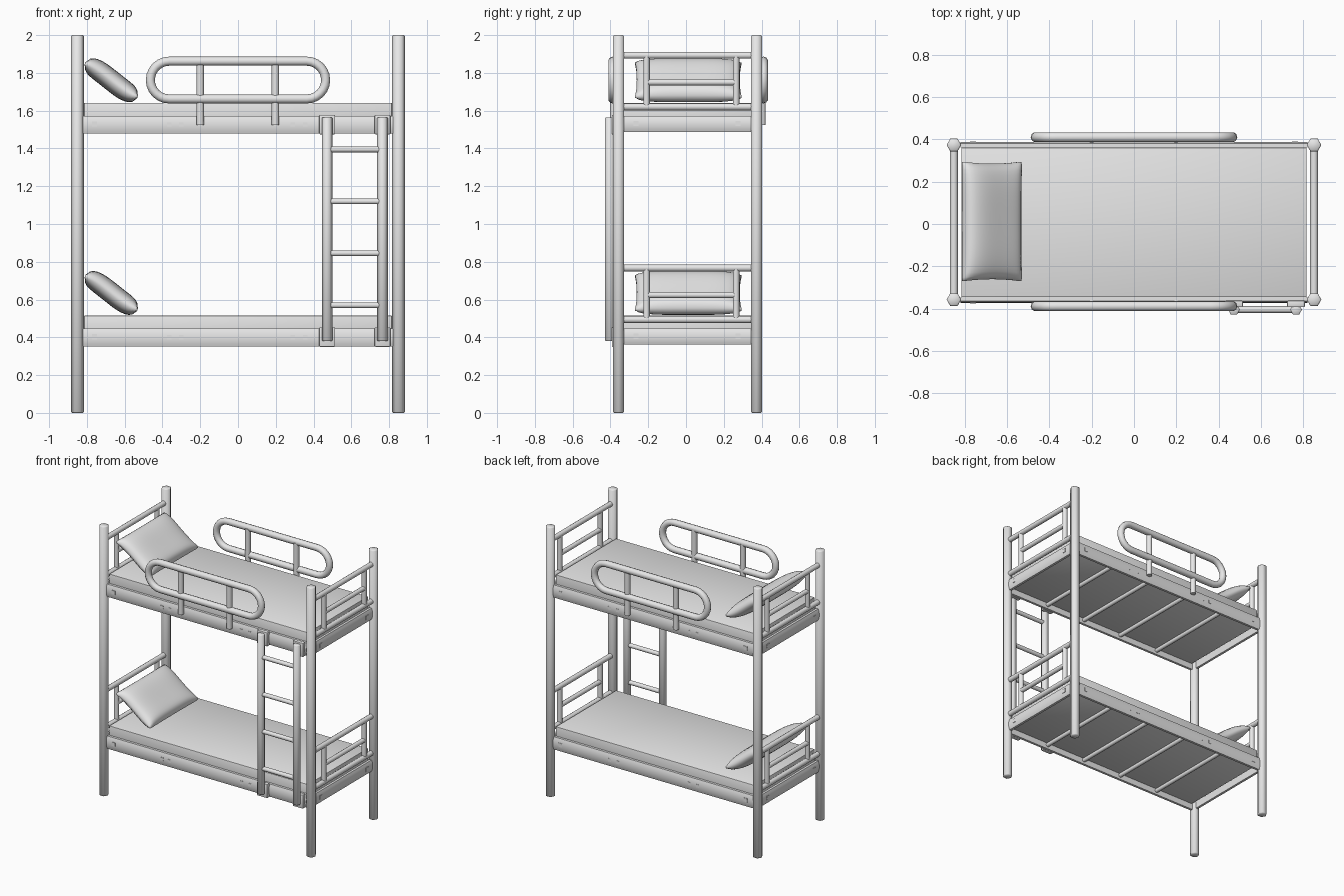
import bpy, bmesh, math
from mathutils import Vector, Matrix

if "Cube" in bpy.data.objects:
    bpy.data.objects.remove(bpy.data.objects["Cube"])

grey = bpy.data.materials.new("painted grey")
grey.diffuse_color = (0.8, 0.8, 0.8, 1)
grey.use_nodes = True
grey.node_tree.nodes["Principled BSDF"].inputs["Base Color"].default_value = grey.diffuse_color


def finish(name, bm, angle=65):
    """Turn a bmesh into a smooth shaded object."""
    bmesh.ops.recalc_face_normals(bm, faces=bm.faces)
    me = bpy.data.meshes.new(name)
    bm.to_mesh(me)
    bm.free()
    ob = bpy.data.objects.new(name, me)
    bpy.context.collection.objects.link(ob)
    me.materials.append(grey)
    bpy.ops.object.select_all(action='DESELECT')
    ob.select_set(True)
    bpy.context.view_layer.objects.active = ob
    bpy.ops.object.shade_smooth_by_angle(angle=math.radians(angle))
    return ob


def tube(name, a, b, r, sides=10, chamfer=0):
    """Capped tube from a to b."""
    a, b = Vector(a), Vector(b)
    d = b - a
    bm = bmesh.new()
    bmesh.ops.create_cone(bm, cap_ends=True, segments=sides, radius1=r, radius2=r, depth=d.length)
    if chamfer:
        rim = [e for e in bm.edges if abs(e.verts[0].co.z - e.verts[1].co.z) < 1e-5]
        bmesh.ops.bevel(bm, geom=rim, offset=chamfer, segments=1, affect='EDGES')
    bm.transform(Matrix.Rotation(math.pi / 2, 4, 'Z'))
    bm.transform(Matrix.Translation((a + b) / 2) @ d.to_track_quat('Z', 'Y').to_matrix().to_4x4())
    return finish(name, bm)


def box(name, x, y, z, bevel=0.0, segs=2):
    """Box from three (min, max) ranges."""
    bm = bmesh.new()
    bmesh.ops.create_cube(bm, size=1)
    for v in bm.verts:
        v.co = [(r[0] + r[1]) / 2 + c * (r[1] - r[0]) for c, r in zip(v.co, (x, y, z))]
    if bevel:
        bmesh.ops.bevel(bm, geom=bm.edges[:], offset=bevel, segments=segs, profile=0.5, affect='EDGES')
    return finish(name, bm, 40)


def rail(name, a, b, out, z0, height):
    """Bed rail: bulged outer face with thin lips, swept from a to b."""
    profile = [(-0.012, 0), (0.006, 0), (0.010, 0.13), (0.014, 0.3), (0.015, 0.5),
               (0.014, 0.7), (0.010, 0.87), (0.006, 1), (-0.012, 1)]
    bm = bmesh.new()
    rings = [[bm.verts.new(Vector(p) + Vector(out) * u + Vector((0, 0, z0 + w * height)))
              for u, w in profile] for p in (a, b)]
    n = len(profile)
    for i in range(n):
        bm.faces.new([rings[0][i], rings[0][(i + 1) % n], rings[1][(i + 1) % n], rings[1][i]])
    for ring in rings:
        bm.faces.new(ring)
    return finish(name, bm, 50)


def pillow(z0):
    """Plump cushion following a soft S-shaped slope, slightly drawn in along its edges."""
    def centre(f):
        g = min(max(f, 0), 1)
        s = 0.5 * f + 0.5 * g * g * (3 - 2 * g)
        return Vector((-0.812 + 0.282 * f, 0.21 - 0.18 * s))

    nu, nv = 20, 28
    bm = bmesh.new()
    rims = []
    for side in (1, -1):
        grid = []
        for i in range(nu + 1):
            u = 2 * i / nu - 1
            row = []
            for j in range(nv + 1):
                v = 2 * j / nv - 1
                f = (u * (1 - 0.02 * (1 - v * v)) + 1) / 2
                vv = v * (1 - 0.035 * (1 - u * u))
                t = (centre(f + 0.01) - centre(f - 0.01)).normalized()
                h = 0.008 + 0.047 * ((1 - u ** 4) * (1 - v ** 4)) ** 0.5
                c = centre(f) + Vector((-t.y, t.x)) * h * side
                row.append(bm.verts.new((c.x, 0.012 + 0.285 * vv, z0 + max(c.y, 0.002))))
            grid.append(row)
        for i in range(nu):
            for j in range(nv):
                bm.faces.new([grid[i][j], grid[i + 1][j], grid[i + 1][j + 1], grid[i][j + 1]])
        rims.append([grid[i][0] for i in range(nu)] + [grid[nu][j] for j in range(nv)]
                    + [grid[i][nv] for i in range(nu, 0, -1)] + [grid[0][j] for j in range(nv, 0, -1)])
    top, low = rims
    for k in range(len(top)):
        m = (k + 1) % len(top)
        bm.faces.new([top[k], top[m], low[m], low[k]])
    ob = finish("pillow", bm, 180)
    ob.modifiers.new("soften", 'SMOOTH').iterations = 2


def guard_rail(y, y_upright):
    """Closed rounded loop with two uprights."""
    r, zc, straight, sides = 0.1, 1.762, 0.364, 10
    path = []
    for k in range(26):
        a = -math.pi / 2 + math.pi * (k % 13) / 12 + (math.pi if k > 12 else 0)
        s = 1 if k < 13 else -1
        path.append((Vector((s * straight + r * math.cos(a), y, zc + r * math.sin(a))),
                     Vector((math.cos(a), 0, math.sin(a)))))
    bm = bmesh.new()
    rings = [[bm.verts.new(c + 0.024 * (n * math.cos(t) + Vector((0, math.sin(t), 0))))
              for t in (2 * math.pi * s / sides for s in range(sides))] for c, n in path]
    for i in range(26):
        p, q = rings[i], rings[(i + 1) % 26]
        for s in range(sides):
            bm.faces.new([p[s], p[(s + 1) % sides], q[(s + 1) % sides], q[s]])
    finish("guard_loop", bm)
    for x in (-0.2, 0.198):
        tube("guard_upright", (x, y_upright, 1.525), (x, y_upright, 1.86), 0.02)


Y0, Y1, X = -0.357, 0.373, 0.85

# corner posts
for x in (-X, X):
    for y in (Y0, Y1):
        tube("post", (x, y, 0), (x, y, 2), 0.0345, 6, 0.006)

# two bunks, each with frame, mattress, slats, end railings and pillow
for z in (0.352, 1.478):
    box("mattress", (-0.815, 0.815), (-0.345, 0.361), (z + 0.042, z + 0.163), 0.004)
    for y, s in ((Y0, -1), (Y1, 1)):
        rail("side_rail", (-0.82, y, 0), (0.82, y, 0), (0, s, 0), z, 0.094)
        f = y + s * 0.015
        for x in (-0.76, 0.76):
            box("bolt_plate", (x - 0.014, x + 0.014), (f - 0.003, f + 0.002), (z + 0.037, z + 0.065))
        for x in (-0.365, -0.3, 0.29, 0.355):
            box("slot_plate", (x - 0.012, x + 0.012), (f - 0.002, f + 0.001), (z + 0.037, z + 0.06))
    for s in (-1, 1):
        rail("end_rail", (s * X, Y0, 0), (s * X, Y1, 0), (s, 0, 0), z + 0.01, 0.084)
        f = s * (X + 0.015)
        for y in (-0.265, 0.275):
            box("bolt_plate", (f - 0.003, f + 0.003), (y - 0.014, y + 0.014), (z + 0.04, z + 0.068))
        for h in (0.142, 0.415):
            tube("end_bar", (s * X, Y0, z + h), (s * X, Y1, z + h), 0.019)
        ya, yb = -0.209, 0.265
        for y in (ya, yb):
            tube("end_upright", (s * X, y, z + 0.142), (s * X, y, z + 0.415), 0.018)
        tube("end_middle_bar", (s * X, ya, z + 0.272), (s * X, yb, z + 0.272), 0.017)
    for x in (-0.495, -0.165, 0.165, 0.495):
        tube("slat", (x, Y0, z + 0.03), (x, Y1, z + 0.03), 0.015, 8)
    pillow(z + 0.163)

# guard rails on the upper bunk
guard_rail(-0.388, -0.383)
guard_rail(0.41, 0.402)

# ladder with mounting brackets
for x in (0.472, 0.765):
    tube("ladder_stile", (x, -0.404, 0.38), (x, -0.404, 1.565), 0.028, 6, 0.004)
    for z in (0.35, 1.475):
        box("ladder_bracket", (x - 0.042, x + 0.042), (-0.392, -0.362), (z, z + 0.102), 0.004)
for z in (0.57, 0.845, 1.12, 1.395):
    tube("ladder_rung", (0.472, -0.404, z), (0.765, -0.404, z), 0.016)
